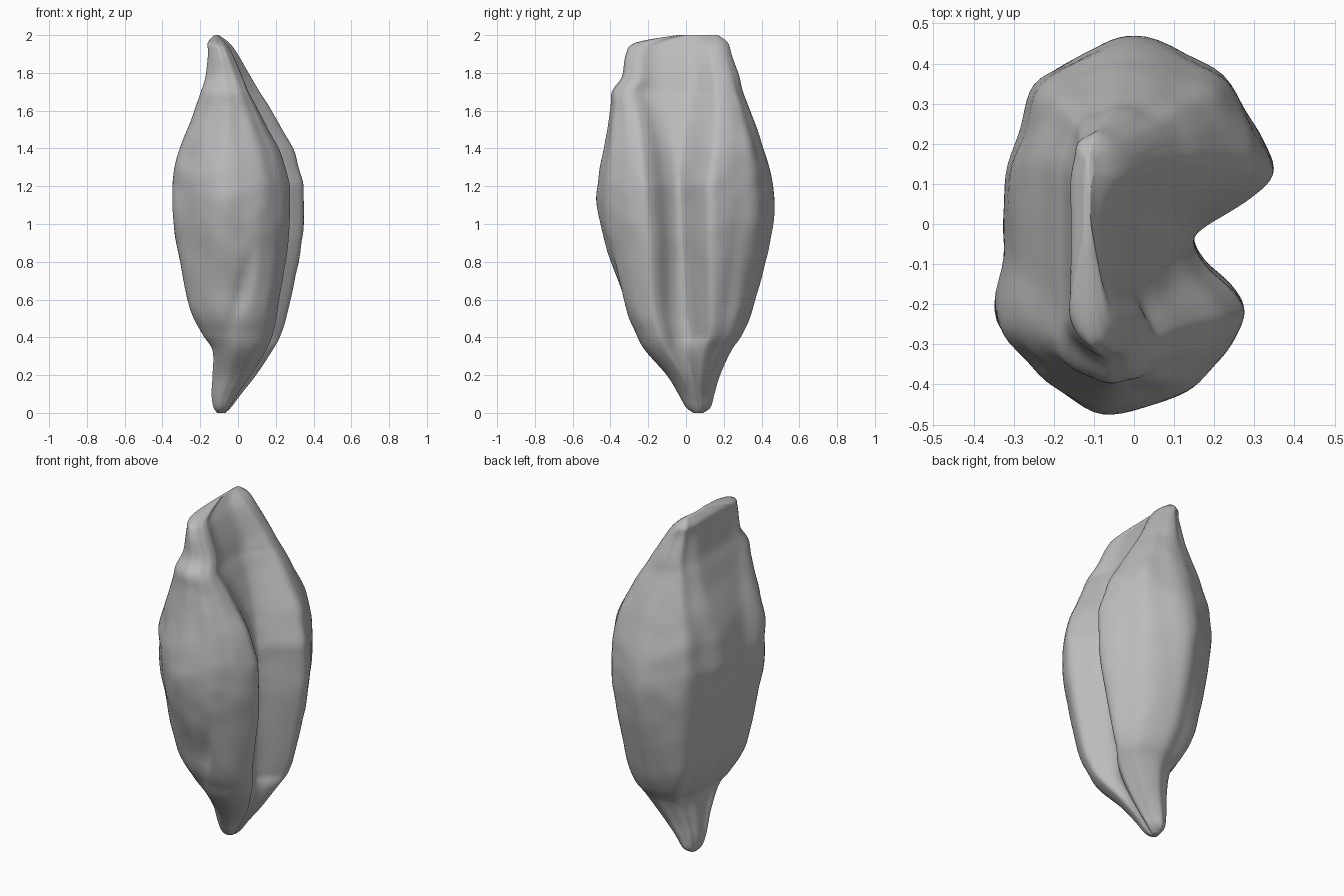
import bpy, bmesh, math
from mathutils import Vector, noise

if "Cube" in bpy.data.objects:
    bpy.data.objects.remove(bpy.data.objects["Cube"])

# Cross-section at the widest height: two lobes with a crease between them on +x
SECTION = [(.03, .47), (.22, .37), (.30, .25), (.345, .14), (.29, .07), (.18, .0),
           (.15, -.04), (.18, -.1), (.25, -.17), (.27, -.23), (.22, -.33),
           (.13, -.42), (.03, -.455), (-.1, -.465), (-.24, -.37), (-.34, -.24),
           (-.325, -.08), (-.325, .1), (-.28, .24), (-.235, .37), (-.1, .44)]

# Envelope by height: z, min x, max x, min y, max y
ENVELOPE = [(0, -.11, -.07, .04, .09), (.03, -.13, -.04, .0, .13), (.1, -.14, .01, -.04, .15),
            (.2, -.135, .09, -.1, .18), (.33, -.135, .18, -.21, .24), (.42, -.19, .23, -.26, .3),
            (.57, -.26, .27, -.34, .36), (.9, -.325, .335, -.43, .44), (1.1, -.345, .345, -.465, .465),
            (1.25, -.34, .34, -.46, .45), (1.4, -.31, .31, -.42, .41), (1.6, -.235, .2, -.38, .34),
            (1.7, -.2, .135, -.37, .3), (1.78, -.175, .085, -.32, .28), (1.9, -.16, .01, -.3, .24),
            (1.96, -.16, -.04, -.25, .22), (2, -.125, -.1, -.04, .17)]


def spline(points, steps, closed):
    """Catmull-Rom curve through points of any dimension."""
    n = len(points)
    out = []
    for i in range(n if closed else n - 1):
        ids = [(i + k) % n if closed else min(max(i + k, 0), n - 1) for k in (-1, 0, 1, 2)]
        for s in range(steps):
            t = s / steps
            out.append([.5 * (2 * b + (c - a) * t + (2 * a - 5 * b + 4 * c - d) * t ** 2
                              + (3 * b - a - 3 * c + d) * t ** 3)
                        for a, b, c, d in zip(*(points[k] for k in ids))])
    return out if closed else out + [list(points[-1])]


def bump(value, centre, width):
    return math.exp(-((value - centre) / width) ** 2)


def surface_point(x, y, row):
    z, x0, x1, y0, y1 = row
    u, v = (x + .345) / .69, (y + .468) / .938
    upper = min(max((z - 1.2) / .5, 0), 1)
    lower = min(max((.9 - z) / .5, 0), 1)
    stalk = min(max((.4 - z) / .3, 0), 1)
    # The front lobe falls back and the +x face hollows towards the crest
    u -= .16 * upper * max(u - .4, 0) / .6 * (1 - v)
    u -= .1 * upper * bump(v, .4, .2) * max(u - .3, 0)
    # The crease closes on the stalk
    u += .2 * stalk * bump(v, .46, .12) * max(u - .4, 0) / .35
    # The rims spread apart towards the crest, and a little towards the stalk
    side = (v - .47) / .53
    power = 1 - .55 * upper - .25 * (lower - stalk)
    v = .47 + .53 * math.copysign(abs(side) ** power, side)
    p = Vector((x0 + u * (x1 - x0), y0 + v * (y1 - y0), z))
    # Hollow under the ledge on the front, and the diagonal fold beside it
    front = max(.5 - v, 0) * 2
    p.y += .03 * front * bump(z, .66, .17) * bump(p.x, -.08, .14)
    p.y += .025 * front * bump(p.x, .02 + (z - .65) * .3, .04) * bump(z, .65, .2)
    # Long ribs and fine wrinkles
    size = min((x1 - x0) / .6, 1) * min(z, 1)
    outward = Vector((x, y, 0)).normalized()
    ribs = noise.noise(Vector((x * 9, y * 9, z * 1.5)))
    wrinkles = noise.noise(Vector((x * 7, y * 7, z * 9)) + Vector((5, 5, 5)))
    return p + outward * size * (.01 * ribs + .007 * wrinkles)


# Husk lofted from rings
section = spline(SECTION, 6, True)
bm = bmesh.new()
rings = [[bm.verts.new(surface_point(x, y, row)) for x, y in section]
         for row in spline(ENVELOPE, 6, False)]
for low, high in zip(rings, rings[1:]):
    for i in range(len(section)):
        j = (i + 1) % len(section)
        bm.faces.new((low[i], low[j], high[j], high[i]))
for ring in (rings[0], rings[-1]):
    centre = bm.verts.new(sum((v.co for v in ring), Vector()) / len(ring))
    for i, v in enumerate(ring):
        bm.faces.new((v, ring[(i + 1) % len(ring)], centre))
bmesh.ops.recalc_face_normals(bm, faces=bm.faces)

mesh = bpy.data.meshes.new("seed_husk")
bm.to_mesh(mesh)
bm.free()
husk = bpy.data.objects.new("seed_husk", mesh)
bpy.context.collection.objects.link(husk)

grey = bpy.data.materials.new("plain_grey")
grey.use_nodes = True
colour = (.5, .5, .5, 1)
grey.diffuse_color = colour
grey.node_tree.nodes["Principled BSDF"].inputs["Base Color"].default_value = colour
mesh.materials.append(grey)

bpy.context.view_layer.objects.active = husk
husk.select_set(True)
bpy.ops.object.shade_smooth_by_angle(angle=math.radians(60))
